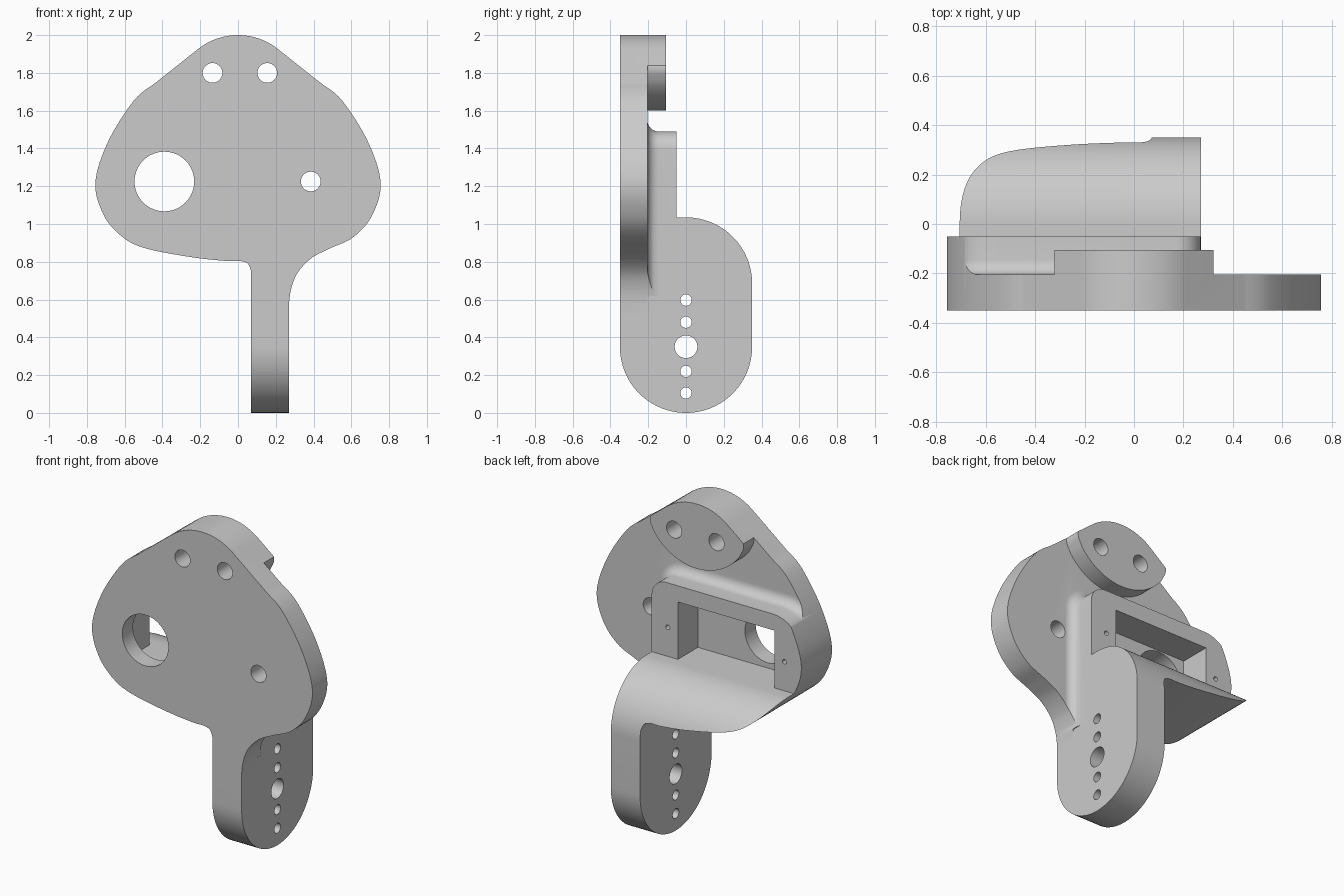
import bpy, bmesh
from math import sin, cos, pi, radians
from mathutils import Vector

if "Cube" in bpy.data.objects:
    bpy.data.objects.remove(bpy.data.objects["Cube"])

grey = bpy.data.materials.new("satin_grey")
grey.use_nodes = True
COLOUR = (0.6, 0.6, 0.6, 1)
grey.diffuse_color = COLOUR
grey.node_tree.nodes["Principled BSDF"].inputs["Base Color"].default_value = COLOUR


def arc(cx, cz, r, a0, a1, n=16):
    """Points on an arc, angles in degrees."""
    steps = [radians(a0 + (a1 - a0) * i / n) for i in range(n + 1)]
    return [(cx + r * cos(a), cz + r * sin(a)) for a in steps]


def spline(points, n=8):
    """Smooth curve through the points."""
    p = [Vector(q) for q in [points[0], *points, points[-1]]]
    out = []
    for a, b, c, d in zip(p, p[1:], p[2:], p[3:]):
        for i in range(n):
            t = i / n
            v = 2 * b + (c - a) * t + (2 * a - 5 * b + 4 * c - d) * t**2
            v += (3 * b - a - 3 * c + d) * t**3
            out.append(tuple(v / 2))
    return out + [tuple(points[-1])]


def loft(name, layers, axis="y"):
    """Solid through (position, profile) layers; profiles are xz, or yz for axis x."""
    bm = bmesh.new()
    rings = []
    for pos, prof in layers:
        rings.append([bm.verts.new((u, pos, v) if axis == "y" else (pos, u, v))
                      for u, v in prof])
    for lo, hi in zip(rings, rings[1:]):
        for i in range(len(lo)):
            j = (i + 1) % len(lo)
            bm.faces.new((lo[i], lo[j], hi[j], hi[i]))
    bm.faces.new(rings[0][::-1])
    bm.faces.new(rings[-1])
    bmesh.ops.recalc_face_normals(bm, faces=bm.faces)
    mesh = bpy.data.meshes.new(name)
    bm.to_mesh(mesh)
    bm.free()
    ob = bpy.data.objects.new(name, mesh)
    bpy.context.collection.objects.link(ob)
    ob.data.materials.append(grey)
    return ob


def prism(name, profile, start, end, axis="y"):
    return loft(name, [(start, profile), (end, profile)], axis)


def box(x0, x1, z0, z1):
    return [(x0, z0), (x1, z0), (x1, z1), (x0, z1)]


def combine(target, tool, operation):
    mod = target.modifiers.new("combine", "BOOLEAN")
    mod.operation, mod.solver, mod.object = operation, "EXACT", tool
    bpy.context.view_layer.objects.active = target
    bpy.ops.object.modifier_apply(modifier=mod.name)
    bpy.data.objects.remove(tool)


# Front silhouette shared by the plate, the boss, the shelf and the leg
side = [(0.44, 1.745), (0.55, 1.655), (0.686, 1.44), (0.755, 1.22),
        (0.71, 1.045), (0.61, 0.93), (0.485, 0.87)]
right = spline(side + [(0.39, 0.82), (0.317, 0.744), (0.282, 0.66), (0.27, 0.58)])
left = spline([(0.07, 0.75), (0.052, 0.79), (0.01, 0.804), (-0.07, 0.805), (-0.25, 0.825)]
              + [(-x, z) for x, z in reversed(side)])
silhouette = (arc(0, 1.66, 0.34, 128, 52, 24) + right
              + [(0.27, -0.05), (0.07, -0.05)] + left)

# Front plate
bracket = prism("servo_bracket", box(-1, 1, 0.5, 2.1), -0.35, -0.205)

# Leg with the rounded shelf, from one side profile
leg_side = (arc(0, 0.35, 0.35, 180, 360, 48) + arc(0, 0.685, 0.35, 0, 90, 32)
            + [(-0.35, 1.035)])
combine(bracket, prism("leg_and_shelf", leg_side, -0.9, 0.27, "x"), "UNION")


# Raised boss flaring into the plate
def boss_outline(grow):
    return (arc(0.17, 1.39, 0.1 + grow, 0, 90) + arc(-0.557, 1.29, 0.2 + grow, 90, 180)
            + [(-0.757 - grow, 0.62), (0.27 + grow, 0.62)])


FLARE = 0.06
layers = [(-0.05, boss_outline(0))]
for k in range(9):
    a = k / 8 * pi / 2
    layers.append((-0.145 - FLARE * sin(a), boss_outline(FLARE * (1 - cos(a)))))
layers.append((-0.25, boss_outline(FLARE)))
combine(bracket, loft("boss", layers), "UNION")

# Lens-shaped pad at the top
pad = (spline([(-0.27, 1.9), (-0.315, 1.855), (-0.32, 1.81), (-0.3, 1.765)], 6)
       + arc(0, 1.96, 0.36, 216, 324, 32)
       + spline([(0.3, 1.765), (0.32, 1.81), (0.315, 1.855), (0.27, 1.9)], 6)
       + [(0.27, 2.1), (-0.27, 2.1)])
combine(bracket, prism("top_pad", pad, -0.25, -0.105), "UNION")

# Trim everything to the silhouette
combine(bracket, prism("silhouette", silhouette, -0.5, 0.5), "INTERSECT")

# Rectangular pocket, flush with the shelf
combine(bracket, prism("pocket", box(-0.57, 0.09, 1.035, 1.39), -0.245, 0.4), "DIFFERENCE")


def drill(u, z, r, start, end, axis="y"):
    circle = arc(u, z, r, 0, 360, 40)[:-1]
    combine(bracket, prism("drill", circle, start, end, axis), "DIFFERENCE")


# Holes through the plate
for x, z, r in [(-0.39, 1.225, 0.158), (0.385, 1.225, 0.052),
                (-0.135, 1.8, 0.052), (0.155, 1.8, 0.052)]:
    drill(x, z, r, -0.5, -0.06 if r < 0.1 else -0.2)

# Small screw holes in the boss
for x in (-0.64, 0.16):
    drill(x, 1.215, 0.014, -0.2, 0.1)

# Row of holes through the leg
for z, r in [(0.105, 0.03), (0.22, 0.03), (0.35, 0.06), (0.48, 0.03), (0.597, 0.03)]:
    drill(0, z, r, -0.1, 0.4, "x")

bpy.ops.object.select_all(action="DESELECT")
bracket.select_set(True)
bpy.context.view_layer.objects.active = bracket
bpy.ops.object.shade_smooth_by_angle(angle=radians(30))
